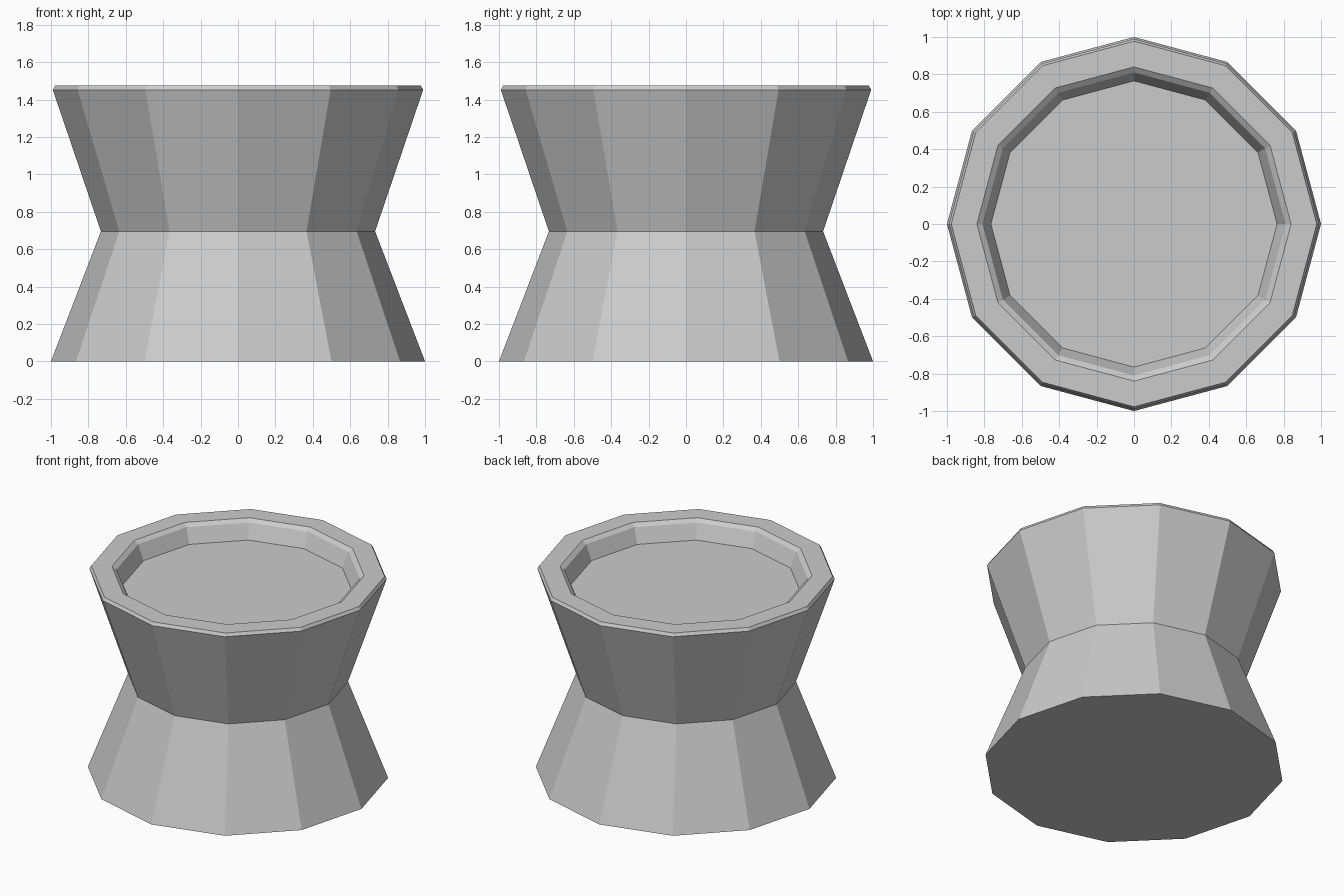
import bpy, bmesh
from math import cos, sin, pi

if "Cube" in bpy.data.objects:
    bpy.data.objects.remove(bpy.data.objects["Cube"])

SIDES = 12


def lathe(name, profile):
    """Revolve a (radius, z) profile and cap both ends."""
    bm = bmesh.new()
    rings = [[bm.verts.new((r * cos(2 * pi * i / SIDES), r * sin(2 * pi * i / SIDES), z))
              for i in range(SIDES)] for r, z in profile]
    for low, high in zip(rings, rings[1:]):
        for i in range(SIDES):
            j = (i + 1) % SIDES
            bm.faces.new((low[i], low[j], high[j], high[i]))
    bm.faces.new(rings[0][::-1])
    bm.faces.new(rings[-1])
    bmesh.ops.recalc_face_normals(bm, faces=bm.faces)
    mesh = bpy.data.meshes.new(name)
    bm.to_mesh(mesh)
    bm.free()
    obj = bpy.data.objects.new(name, mesh)
    bpy.context.collection.objects.link(obj)
    return obj


# Waisted pedestal: base, waist, chamfered rim, recessed top
lathe("pedestal", [
    (1.0, 0.0),
    (0.733, 0.695),
    (0.99, 1.452),
    (0.977, 1.474),
    (0.84, 1.474),
    (0.81, 1.452),
    (0.765, 1.345),
])
